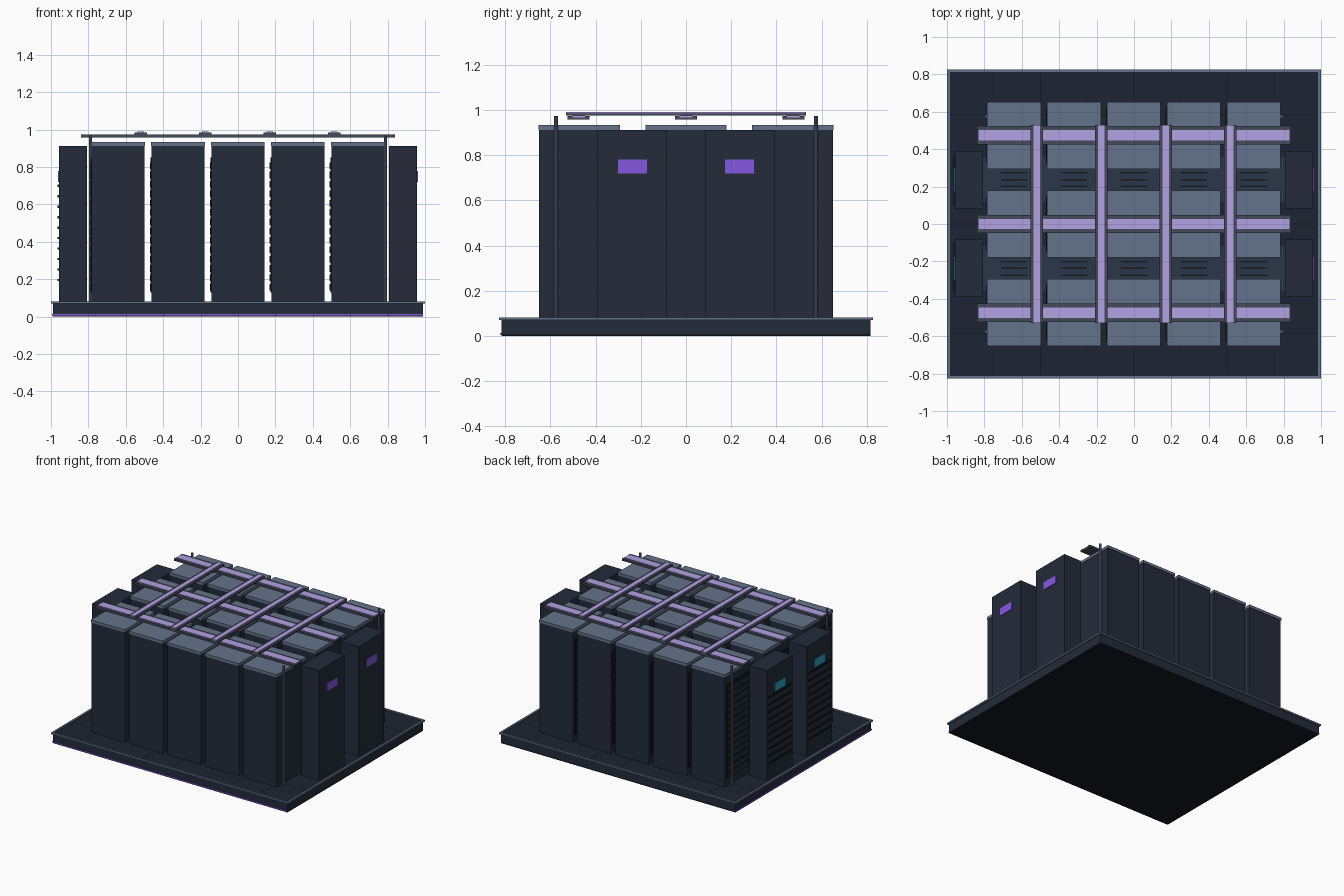
import bpy

if "Cube" in bpy.data.objects:
    bpy.data.objects.remove(bpy.data.objects["Cube"])


def material(name, hex_code):
    def lin(c):
        return c / 12.92 if c <= 0.04045 else ((c + 0.055) / 1.055) ** 2.4
    m = bpy.data.materials.new(name)
    rgb = [lin(int(hex_code[i:i + 2], 16) / 255) for i in (0, 2, 4)]
    m.diffuse_color = (*rgb, 1)
    m.use_nodes = True
    m.node_tree.nodes["Principled BSDF"].inputs["Base Color"].default_value = m.diffuse_color
    return m


NAVY = material("navy", "232b3a")
FLOOR = material("floor", "1c2532")
BLACK = material("black", "141922")
AISLE = material("aisle", "2b3647")
STEEL = material("steel", "64728a")
TRAY = material("tray", "434b5a")
LILAC = material("lilac", "b3a1e6")
PURPLE = material("purple", "8458e0")
TEAL = material("teal", "2aa0be")


def boxes(name, mat, spans):
    """One object from boxes given as (x0, x1, y0, y1, z0, z1)."""
    verts, faces = [], []
    for x0, x1, y0, y1, z0, z1 in spans:
        n = len(verts)
        verts += [(x, y, z) for z in (z0, z1)
                  for x, y in ((x0, y0), (x1, y0), (x1, y1), (x0, y1))]
        faces += [[n + i for i in f] for f in
                  ((3, 2, 1, 0), (4, 5, 6, 7), (0, 1, 5, 4),
                   (1, 2, 6, 5), (2, 3, 7, 6), (3, 0, 4, 7))]
    me = bpy.data.meshes.new(name)
    me.from_pydata(verts, [], faces)
    me.materials.append(mat)
    ob = bpy.data.objects.new(name, me)
    bpy.context.collection.objects.link(ob)
    return ob


# Raised floor platform with trim and glowing lower edge
boxes("platform", NAVY, [(-0.99, 0.99, -0.817, 0.817, 0.008, 0.07)])
boxes("platform_underside", BLACK, [(-0.99, 0.99, -0.817, 0.817, 0, 0.008)])
boxes("floor_deck", FLOOR, [(-0.985, 0.985, -0.812, 0.812, 0.07, 0.074)])
boxes("platform_trim", STEEL, [
    (-1, 1, -0.827, -0.812, 0.07, 0.082), (-1, 1, 0.812, 0.827, 0.07, 0.082),
    (-1, -0.985, -0.812, 0.812, 0.07, 0.082), (0.985, 1, -0.812, 0.812, 0.07, 0.082)])
boxes("edge_glow", PURPLE, [(-0.995, 0.99, -0.822, -0.817, 0.006, 0.013),
                            (-0.995, -0.99, -0.817, 0.817, 0.006, 0.013)])

# Floor tile seams
seams = [(x - 0.002, x + 0.002, -0.812, 0.812, 0.074, 0.0745)
         for x in (i * 0.25 for i in range(-3, 4))]
seams += [(-0.985, 0.985, y - 0.002, y + 0.002, 0.074, 0.0745)
          for y in (-0.585, -0.29, 0, 0.29, 0.585)]
boxes("floor_seams", BLACK, seams)

COLUMNS = [-0.642 + 0.3205 * i for i in range(5)]
ROWS = (-0.473, 0, 0.473)

# Aisles between rack rows, with vent slots
for k, y in enumerate((-0.237, 0.237)):
    boxes(f"aisle_floor_{k}", AISLE, [(-0.84, 0.84, y - 0.12, y + 0.12, 0.074, 0.079)])
    boxes(f"aisle_vents_{k}", BLACK, [
        (x - 0.07, x + 0.07, y + d - 0.004, y + d + 0.004, 0.079, 0.081)
        for x in COLUMNS for d in (-0.036, 0, 0.036)])

# Server racks: cabinet, pale lid, slatted door facing -x
for r, y in enumerate(ROWS):
    for c, x in enumerate(COLUMNS):
        n = f"{r}_{c}"
        boxes("rack_cabinet_" + n, NAVY,
              [(x - 0.14, x + 0.142, y - 0.177, y + 0.177, 0.074, 0.912)])
        boxes("rack_lid_" + n, STEEL,
              [(x - 0.144, x + 0.144, y - 0.18, y + 0.18, 0.912, 0.933)])
        boxes("rack_door_" + n, BLACK,
              [(x - 0.145, x - 0.14, y - 0.155, y + 0.155, 0.13, 0.85)])
        boxes("rack_slats_" + n, NAVY,
              [(x - 0.15, x - 0.145, y - 0.145, y + 0.145,
                0.14 + 0.05 * i, 0.175 + 0.05 * i) for i in range(14)])

# Cooling units on the left (louvres, teal display), power units on the right
for k, y in enumerate((-0.237, 0.237)):
    for side, x, s, mat in (("cooling", -0.883, -1, TEAL), ("power", 0.883, 1, PURPLE)):
        boxes(f"{side}_unit_{k}", NAVY,
              [(x - 0.075, x + 0.075, y - 0.154, y + 0.154, 0.074, 0.912)])
        a, b = sorted((x + s * 0.075, x + s * 0.08))
        boxes(f"{side}_display_{k}", mat, [(a, b, y - 0.064, y + 0.064, 0.72, 0.78)])
    boxes(f"cooling_louvres_{k}", BLACK,
          [(-0.964, -0.958, y - 0.135, y + 0.135, 0.19 + 0.056 * i, 0.202 + 0.056 * i)
           for i in range(10)])

# Overhead cable trays with lilac cable runs
for k, y in enumerate((-0.475, 0, 0.475)):
    boxes(f"long_tray_{k}", TRAY, [
        (-0.84, 0.84, y - 0.049, y + 0.049, 0.958, 0.966),
        (-0.84, 0.84, y - 0.049, y - 0.028, 0.966, 0.973),
        (-0.84, 0.84, y + 0.028, y + 0.049, 0.966, 0.973)])
    boxes(f"long_cables_{k}", LILAC, [(-0.835, 0.835, y - 0.028, y + 0.028, 0.966, 0.975)])
for k in range(4):
    x = -0.52 + 0.345 * k
    boxes(f"cross_tray_{k}", TRAY, [(x - 0.033, x + 0.033, -0.53, 0.53, 0.975, 0.985)])
    boxes(f"cross_cables_{k}", LILAC, [(x - 0.018, x + 0.018, -0.53, 0.53, 0.985, 0.991)])

# Corner support posts
for sx in (-1, 1):
    for sy in (-1, 1):
        bpy.ops.mesh.primitive_cylinder_add(
            vertices=10, radius=0.009, depth=0.9, location=(sx * 0.788, sy * 0.575, 0.524))
        post = bpy.context.object
        post.name = "support_post"
        post.data.materials.append(STEEL)
        bpy.ops.object.shade_smooth_by_angle()
